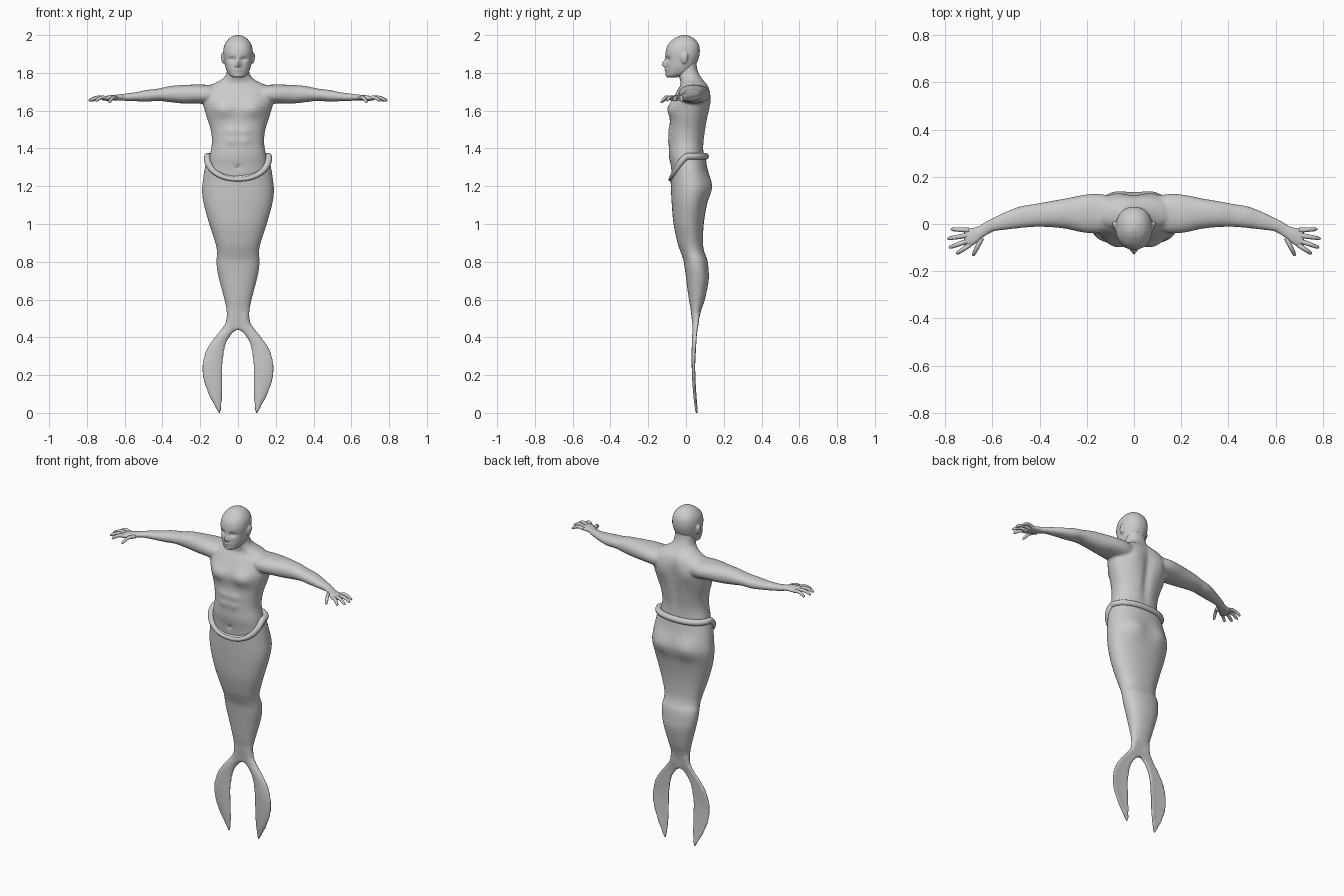
import bpy, bmesh, math
from mathutils import Vector

if "Cube" in bpy.data.objects:
    bpy.data.objects.remove(bpy.data.objects["Cube"])

grey = bpy.data.materials.new("plain_grey")
grey.diffuse_color = (0.6, 0.6, 0.6, 1)
grey.use_nodes = True
grey.node_tree.nodes["Principled BSDF"].inputs["Base Color"].default_value = grey.diffuse_color


def spline_row(rows, t):
    """Catmull-Rom value of a list of section rows at parameter t."""
    i = min(int(t), len(rows) - 2)
    f = t - i
    p = [rows[max(0, min(len(rows) - 1, k))] for k in (i - 1, i, i + 1, i + 2)]
    return [0.5 * (2*b + (c-a)*f + (2*a-5*b+4*c-d)*f*f + (3*b-a-3*c+d)*f**3)
            for a, b, c, d in zip(*p)]


def loft(bm, rows, place, n=48, sub=5, power=2.2, bend=0.0):
    """Closed loft; each row is (t, a_min, a_max, b_min, b_max)."""
    rings = []
    for k in range((len(rows) - 1) * sub + 1):
        t, a0, a1, b0, b1 = spline_row(rows, k / sub)
        ring = []
        for j in range(n):
            ang = 2 * math.pi * j / n
            c, s = math.cos(ang), math.sin(ang)
            u = math.copysign(abs(c) ** (2 / power), c)
            v = math.copysign(abs(s) ** (2 / power), s)
            a = (a0 + a1) / 2 + (a1 - a0) / 2 * u
            b = (b0 + b1) / 2 + (b1 - b0) / 2 * v + bend * u * u
            ring.append(bm.verts.new(place(t, a, b)))
        rings.append(ring)
    for r, q in zip(rings, rings[1:]):
        for j in range(n):
            bm.faces.new((r[j], r[(j+1) % n], q[(j+1) % n], q[j]))
    bm.faces.new(rings[0][::-1])
    bm.faces.new(rings[-1])


def bump(bm, centre, size, push):
    """Swell or dent the surface softly on both sides of the body."""
    for side in ((1, -1) if centre[0] else (1,)):
        c = (centre[0] * side, centre[1], centre[2])
        for v in bm.verts:
            d = sum(((v.co[i] - c[i]) / size[i]) ** 2 for i in range(3))
            if d < 9:
                v.co += Vector((push[0] * side, push[1], push[2])) * math.exp(-d)


def ball(bm, centre, size):
    verts = bmesh.ops.create_uvsphere(bm, u_segments=20, v_segments=14, radius=1)["verts"]
    for v in verts:
        v.co = Vector([centre[i] + size[i] * v.co[i] for i in range(3)])


def finish(name, bm, voxel, smooth):
    """Fuse overlapping volumes into one smooth skin."""
    bmesh.ops.recalc_face_normals(bm, faces=bm.faces)
    mesh = bpy.data.meshes.new(name)
    bm.to_mesh(mesh)
    bm.free()
    mesh.materials.append(grey)
    ob = bpy.data.objects.new(name, mesh)
    bpy.context.collection.objects.link(ob)
    rm = ob.modifiers.new("fuse", 'REMESH')
    rm.mode, rm.voxel_size, rm.use_smooth_shade = 'VOXEL', voxel, True
    sm = ob.modifiers.new("soften", 'SMOOTH')
    sm.factor, sm.iterations = 0.5, smooth


def tube(name, paths, depth, cyclic=False):
    """Round tubes; each path is a list of (point, radius)."""
    cu = bpy.data.curves.new(name, 'CURVE')
    cu.dimensions, cu.bevel_depth, cu.bevel_resolution = '3D', depth, 3
    cu.use_fill_caps = True
    for path in paths:
        sp = cu.splines.new('POLY')
        sp.points.add(len(path) - 1)
        sp.use_cyclic_u, sp.use_smooth = cyclic, True
        for p, (co, r) in zip(sp.points, path):
            p.co, p.radius = (*co, 1), r
    cu.materials.append(grey)
    bpy.context.collection.objects.link(bpy.data.objects.new(name, cu))


def upright(t, a, b):
    return (a, b, t)


def sym(rows):
    return [(z, -w, w, f, k) for z, w, f, k in rows]


# Upper body: torso and neck
bm = bmesh.new()
loft(bm, sym([(1.10, .16, -.06, .10), (1.20, .17, -.07, .12), (1.30, .16, -.08, .105),
              (1.36, .15, -.09, .095), (1.43, .138, -.09, .095), (1.50, .145, -.088, .105),
              (1.58, .17, -.08, .118), (1.65, .188, -.07, .125), (1.70, .185, -.05, .125),
              (1.735, .145, -.03, .115), (1.76, .095, -.03, .095), (1.785, .066, -.04, .075),
              (1.82, .058, -.045, .06), (1.86, .055, -.04, .055)]), upright, n=72, sub=6)
bump(bm, (.085, -.08, 1.61), (.07, .06, .045), (0, -.03, 0))      # chest
bump(bm, (.09, .12, 1.65), (.05, .06, .06), (0, .012, 0))         # shoulder blades
bump(bm, (0, .12, 1.56), (.025, .06, .16), (0, -.014, 0))         # spine
for z in (1.44, 1.49):
    bump(bm, (.036, -.09, z), (.03, .05, .02), (0, -.008, 0))     # stomach muscles
bump(bm, (0, -.08, 1.30), (.011, .04, .011), (0, .012, 0))        # navel

# Head with brow, eyes, nose, lips and ears
head = bmesh.new()
loft(head, sym([(1.775, .025, -.095, -.05), (1.785, .042, -.102, -.02), (1.80, .055, -.104, .02),
                (1.83, .067, -.106, .045), (1.87, .074, -.106, .065), (1.91, .078, -.108, .073),
                (1.95, .071, -.095, .068), (1.98, .05, -.065, .045), (1.994, .028, -.04, .022),
                (2.0, .008, -.02, 0)]), upright, n=72, sub=8)
bump(head, (.03, -.095, 1.872), (.018, .04, .011), (0, .013, 0))
bump(head, (0, -.108, 1.845), (.011, .04, .016), (0, -.024, 0))
bump(head, (0, -.108, 1.87), (.008, .04, .02), (0, -.008, 0))
bump(head, (.012, -.10, 1.838), (.008, .03, .007), (0, -.007, 0))
bump(head, (0, -.105, 1.815), (.02, .03, .007), (0, -.009, 0))
bump(head, (0, -.105, 1.801), (.018, .03, .005), (0, -.006, 0))
bump(head, (0, -.10, 1.784), (.02, .03, .009), (0, -.007, 0))
for s in (1, -1):
    ball(head, (s * .078, -.008, 1.878), (.010, .018, .03))
    ball(head, (s * .085, .0, 1.888), (.006, .013, .018))
finish("head", head, .0045, 4)

# Arms and palms, running out along x
arm = [(.10, 1.63, 1.735, -.03, .12), (.16, 1.635, 1.737, -.04, .128), (.22, 1.638, 1.738, -.035, .122),
       (.29, 1.638, 1.736, -.02, .108), (.36, 1.645, 1.73, -.013, .096), (.42, 1.652, 1.717, -.012, .085),
       (.48, 1.648, 1.71, -.017, .075), (.54, 1.65, 1.698, -.024, .053), (.60, 1.652, 1.69, -.032, .024),
       (.64, 1.654, 1.685, -.045, .004)]
palm = [(.60, 1.657, 1.686, -.034, .02), (.64, 1.655, 1.685, -.058, 0), (.67, 1.653, 1.683, -.085, -.012),
        (.70, 1.652, 1.678, -.1, -.018), (.72, 1.654, 1.674, -.098, -.022)]
for s in (1, -1):
    out = lambda t, a, b: (s * t, b, a)
    loft(bm, arm, out, n=40, sub=6)
    loft(bm, palm, out, n=32, sub=4)
finish("upper_body", bm, .006, 8)

# Fingers and thumbs: knuckle and tip seen from above, tip height
fingers = [(.700, -.026, .775, -.022, 1.650), (.705, -.048, .79, -.062, 1.652),
           (.705, -.072, .783, -.100, 1.652), (.695, -.088, .752, -.126, 1.650),
           (.645, -.060, .682, -.134, 1.642)]
for s, side in ((1, "left"), (-1, "right")):
    paths = []
    for x0, y0, x1, y1, z1 in fingers:
        path = []
        for k, r in ((0, 1.1), (.35, 1.05), (.6, .95), (.85, .85), (.96, .65), (1, .3)):
            z = 1.666 + .008 * math.sin(k * math.pi) + (z1 - 1.666) * k * k
            path.append(((s * (x0 + (x1 - x0) * k), y0 + (y1 - y0) * k, z), r))
        paths.append(path)
    tube(side + "_fingers", paths, .0095)

# Tail: hips, knee and narrow ankle, with its top edge cut along the belt line
tail_rows = sym([(.44, .055, .038, .062), (.50, .058, .03, .07), (.55, .062, .024, .083),
                 (.60, .072, .015, .10), (.70, .098, .002, .12), (.76, .111, -.006, .119),
                 (.81, .114, -.014, .113), (.85, .111, -.028, .098), (.90, .12, -.045, .09),
                 (1.0, .152, -.066, .094), (1.1, .18, -.075, .11), (1.17, .19, -.079, .127),
                 (1.22, .187, -.081, .128), (1.30, .175, -.085, .112), (1.38, .156, -.09, .10)])


def belt_z(ang):
    s = -math.sin(ang)
    return 1.358 - .122 * s ** 1.3 if s > 0 else 1.358


def rim_cut(t, a, b):
    return (a, b, min(t, belt_z(math.atan2((b - .01) / .1, a / .165))))


bm = bmesh.new()
loft(bm, tail_rows, rim_cut, n=64, sub=6)
bump(bm, (.085, .11, 1.2), (.065, .06, .06), (0, .016, 0))        # buttocks

# Two fin lobes, cupped towards the back
lobe = [(.53, .0, .058, .028, .074), (.48, -.004, .066, .032, .068), (.445, .002, .088, .034, .062),
        (.42, .03, .108, .033, .058), (.38, .057, .14, .031, .055), (.33, .072, .17, .03, .052),
        (.25, .080, .191, .03, .048), (.17, .081, .183, .033, .05), (.10, .082, .158, .038, .054),
        (.05, .085, .132, .043, .058), (.015, .090, .112, .047, .061), (-.003, .094, .102, .049, .061)]
for s in (1, -1):
    loft(bm, lobe, lambda t, a, b: (s * a, b, t), n=40, sub=6, bend=.006)
finish("tail", bm, .006, 6)

# Rolled belt dipping to a point at the front
path = []
for j in range(72):
    ang = 2 * math.pi * j / 72
    z = belt_z(ang)
    row = min((spline_row(tail_rows, 11 + k / 20) for k in range(61)), key=lambda r: abs(r[0] - z))
    hw, mid, depth = row[2], (row[3] + row[4]) / 2, (row[4] - row[3]) / 2
    c, s = math.cos(ang), math.sin(ang)
    co = (hw * math.copysign(abs(c) ** .91, c), mid + depth * math.copysign(abs(s) ** .91, s), z)
    path.append((co, 1 - .4 * max(0, -s) ** 3))
tube("belt", [path], .018, cyclic=True)
